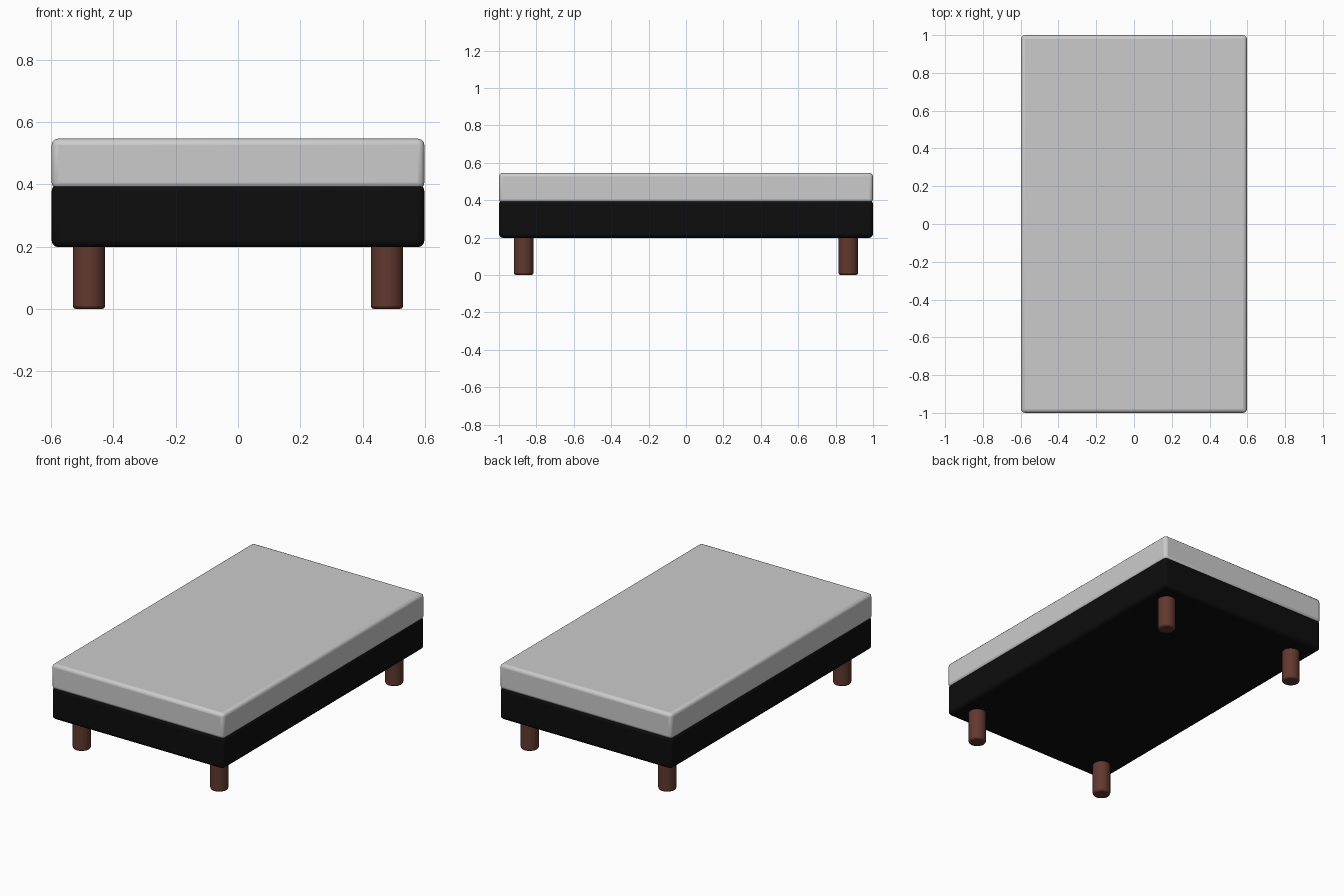
import bpy, math

if "Cube" in bpy.data.objects:
    bpy.data.objects.remove(bpy.data.objects["Cube"])


def material(name, color):
    m = bpy.data.materials.new(name)
    m.diffuse_color = color
    m.use_nodes = True
    m.node_tree.nodes["Principled BSDF"].inputs["Base Color"].default_value = m.diffuse_color
    return m


def finish(ob, name, bevel, segments, mat=None):
    ob.name = name
    mod = ob.modifiers.new("rounded_edges", "BEVEL")
    mod.width = bevel
    mod.segments = segments
    mod.limit_method = "ANGLE"
    mod.angle_limit = math.radians(40)
    if mat:
        ob.data.materials.append(mat)
    bpy.ops.object.shade_smooth_by_angle(angle=math.radians(35))


def slab(name, z0, z1, bevel, mat=None):
    bpy.ops.mesh.primitive_cube_add(size=1, location=(0, 0, (z0 + z1) / 2))
    ob = bpy.context.object
    ob.scale = (1.196, 2.0, z1 - z0)
    bpy.ops.object.transform_apply(location=False, rotation=False, scale=True)
    finish(ob, name, bevel, 3, mat)


black = material("black_fabric", (0.004, 0.004, 0.004, 1))
wood = material("dark_wood", (0.12, 0.04, 0.028, 1))

# Upholstered base and mattress
slab("base", 0.198, 0.40, 0.022, black)
slab("mattress", 0.386, 0.546, 0.02)

# Four round legs, sunk slightly into the base
for sx, side in ((-1, "left"), (1, "right")):
    for sy, end in ((-1, "front"), (1, "back")):
        bpy.ops.mesh.primitive_cylinder_add(
            vertices=32, radius=0.052, depth=0.21,
            location=(sx * 0.478, sy * 0.868, 0.105))
        finish(bpy.context.object, f"{end}_{side}_leg", 0.01, 2, wood)
